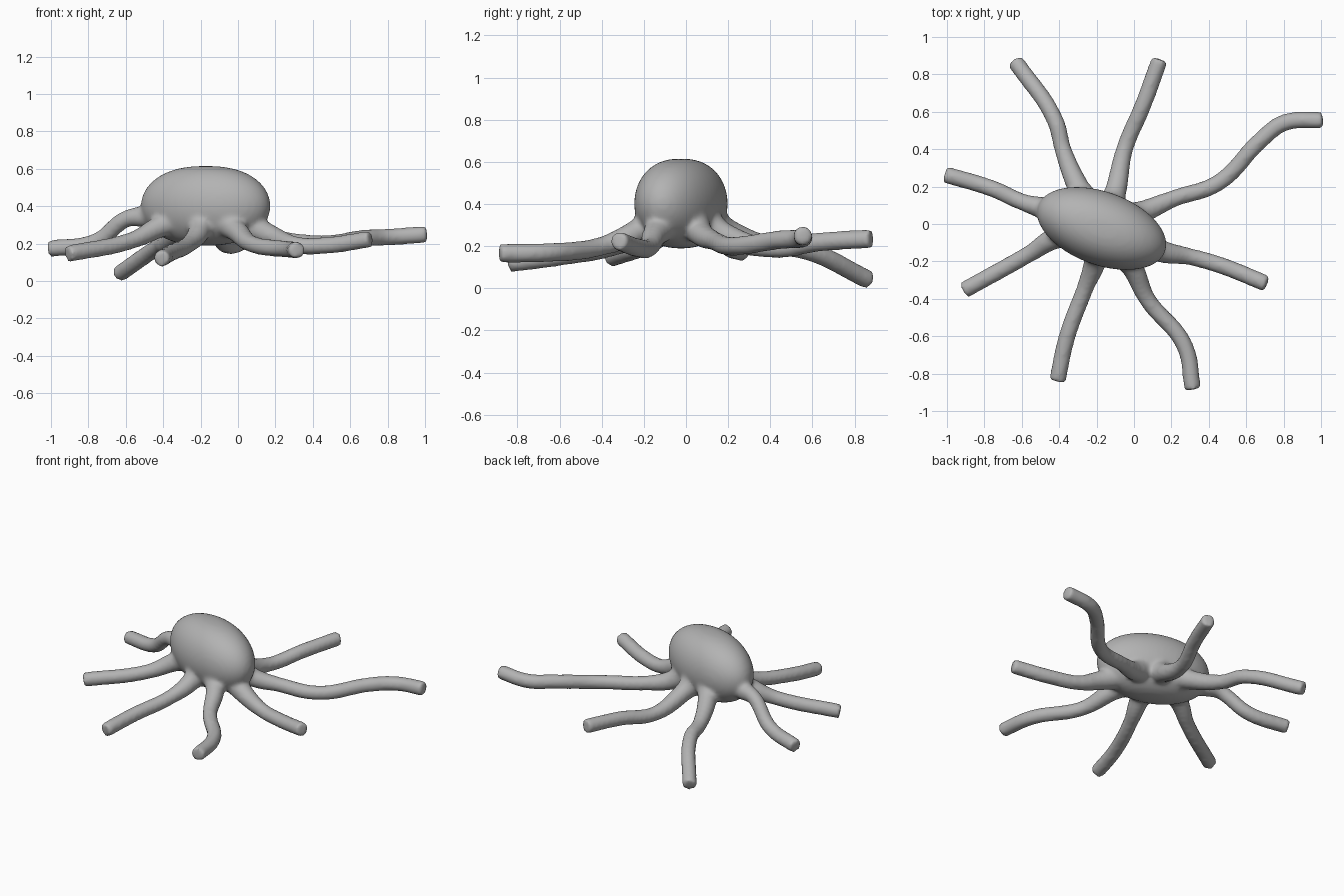
import bpy, bmesh, math
from mathutils import Matrix, Vector

if "Cube" in bpy.data.objects:
    bpy.data.objects.remove(bpy.data.objects["Cube"])

grey = bpy.data.materials.new("soft_grey")
grey.use_nodes = True
colour = (0.45, 0.45, 0.45, 1)
grey.diffuse_color = colour
grey.node_tree.nodes["Principled BSDF"].inputs["Base Color"].default_value = colour

RADIUS = 0.046
CENTRE = Vector((-.173, -.024, .402))

# Each arm runs from where it leaves the body to its tip
ARMS = [
    [(-.30, .20, .27), (-.38, .40, .20), (-.42, .55, .185), (-.635, .87, .038)],
    [(-.10, .17, .26), (-.05, .40, .19), (.05, .64, .22), (.138, .88, .235)],
    [(.06, .07, .26), (.21, .135, .225), (.45, .22, .20), (.68, .45, .23), (.80, .54, .235), (1.01, .555, .25)],
    [(.16, -.15, .25), (.30, -.175, .195), (.46, -.22, .19), (.71, -.32, .225)],
    [(-.01, -.23, .27), (.07, -.40, .20), (.27, -.65, .17), (.315, -.885, .165)],
    [(-.21, -.21, .26), (-.26, -.34, .20), (-.36, -.61, .15), (-.41, -.84, .12)],
    [(-.42, -.075, .29), (-.56, -.16, .22), (-.91, -.355, .145)],
    [(-.49, .085, .345), (-.59, .115, .335), (-.76, .19, .21), (-1.01, .265, .172)],
]

merged = bmesh.new()


def add_arm(points):
    """Sweep a round tube along an arm, rooted in the body and flared there."""
    root = Vector(points[0]).lerp(CENTRE, 0.5)
    path = [root] + points
    curve = bpy.data.curves.new("arm_path", "CURVE")
    curve.dimensions = "3D"
    curve.bevel_depth = RADIUS
    curve.bevel_resolution = 4
    curve.use_fill_caps = True
    spline = curve.splines.new("BEZIER")
    spline.resolution_u = 12
    spline.bezier_points.add(len(path) - 1)
    for i, (bp, co) in enumerate(zip(spline.bezier_points, path)):
        bp.co = co
        bp.handle_left_type = bp.handle_right_type = "AUTO"
        bp.radius = {0: 1.9, 1: 1.3}.get(i, 1.0)
    helper = bpy.data.objects.new("arm_path", curve)
    bpy.context.collection.objects.link(helper)
    bpy.context.view_layer.update()
    tube = bpy.data.meshes.new_from_object(
        helper.evaluated_get(bpy.context.evaluated_depsgraph_get()))
    merged.from_mesh(tube)
    bpy.data.meshes.remove(tube)
    bpy.data.objects.remove(helper)
    bpy.data.curves.remove(curve)


# Body: slightly boxy ellipsoid, turned about the vertical
body = bmesh.ops.create_uvsphere(merged, u_segments=48, v_segments=32, radius=1)["verts"]
for v in body:
    ring = max(math.hypot(v.co.x, v.co.y), 1e-5)
    bulge = ring ** -0.16
    v.co.x *= bulge * 0.362
    v.co.y *= bulge * 0.196
    v.co.z *= 0.213
bmesh.ops.transform(
    merged, verts=body,
    matrix=Matrix.Translation(CENTRE) @ Matrix.Rotation(math.radians(-20), 4, "Z"))

for arm in ARMS:
    add_arm(arm)
bmesh.ops.recalc_face_normals(merged, faces=merged.faces)

# Fuse body and arms into one skin with soft joints
parts = bpy.data.meshes.new("parts")
merged.to_mesh(parts)
merged.free()
creature = bpy.data.objects.new("body_with_arms", parts)
bpy.context.collection.objects.link(creature)
fuse = creature.modifiers.new("fuse", "REMESH")
fuse.mode = "VOXEL"
fuse.voxel_size = 0.013
soften = creature.modifiers.new("soften", "SMOOTH")
soften.factor = 0.5
soften.iterations = 9

bpy.context.view_layer.update()
skin = bpy.data.meshes.new_from_object(
    creature.evaluated_get(bpy.context.evaluated_depsgraph_get()))
creature.modifiers.clear()
creature.data = skin
bpy.data.meshes.remove(parts)
skin.name = "body_with_arms"
skin.materials.clear()
skin.materials.append(grey)
for face in skin.polygons:
    face.material_index = 0
    face.use_smooth = True
